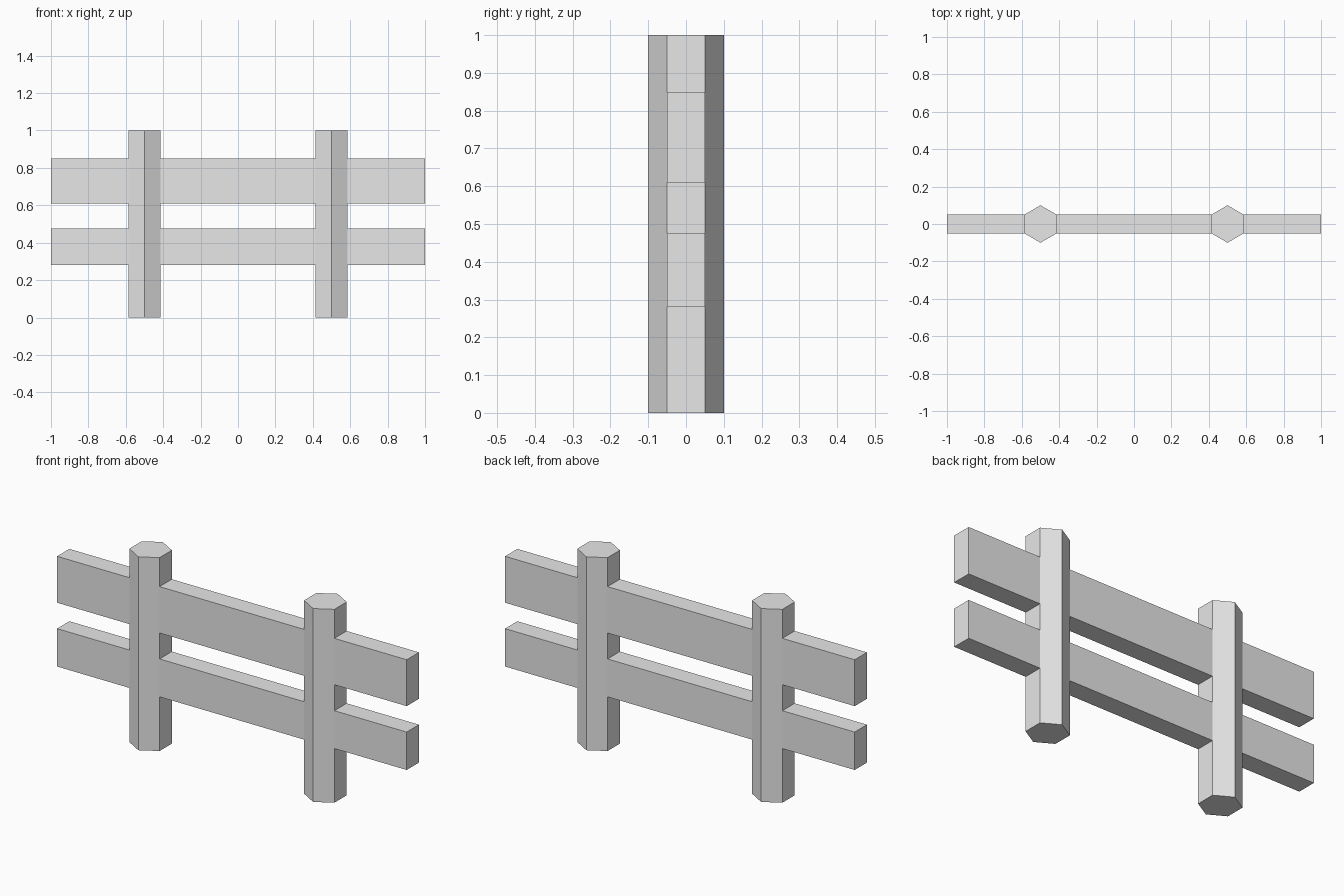
import bpy
import bmesh
from mathutils import Matrix, Vector

cube = bpy.data.objects.get("Cube")
if cube:
    bpy.data.objects.remove(cube, do_unlink=True)

# Single plain grey colour
grey = bpy.data.materials.new("plain_grey")
grey.use_nodes = True
colour = (0.8, 0.8, 0.8, 1)
grey.diffuse_color = colour
grey.node_tree.nodes["Principled BSDF"].inputs["Base Color"].default_value = colour


def add_part(name, bm, location):
    mesh = bpy.data.meshes.new(name)
    bm.to_mesh(mesh)
    bm.free()
    mesh.materials.append(grey)
    part = bpy.data.objects.new(name, mesh)
    part.location = location
    bpy.context.collection.objects.link(part)


def add_post(name, x, radius=0.1, height=1.0):
    bm = bmesh.new()
    bmesh.ops.create_cone(bm, cap_ends=True, segments=6, radius1=radius,
                          radius2=radius, depth=height)
    add_part(name, bm, (x, 0, height / 2))


def add_rail(name, bottom, top, length=2.0, thickness=0.1):
    bm = bmesh.new()
    size = Vector((length, thickness, top - bottom))
    bmesh.ops.create_cube(bm, size=1, matrix=Matrix.Diagonal(size).to_4x4())
    add_part(name, bm, (0, 0, (bottom + top) / 2))


# Hexagonal posts with an edge facing front and back
add_post("left_post", 0.5)
add_post("right_post", -0.5)

# Horizontal rails running through the posts
add_rail("upper_rail", 0.61, 0.85)
add_rail("lower_rail", 0.28, 0.476)
